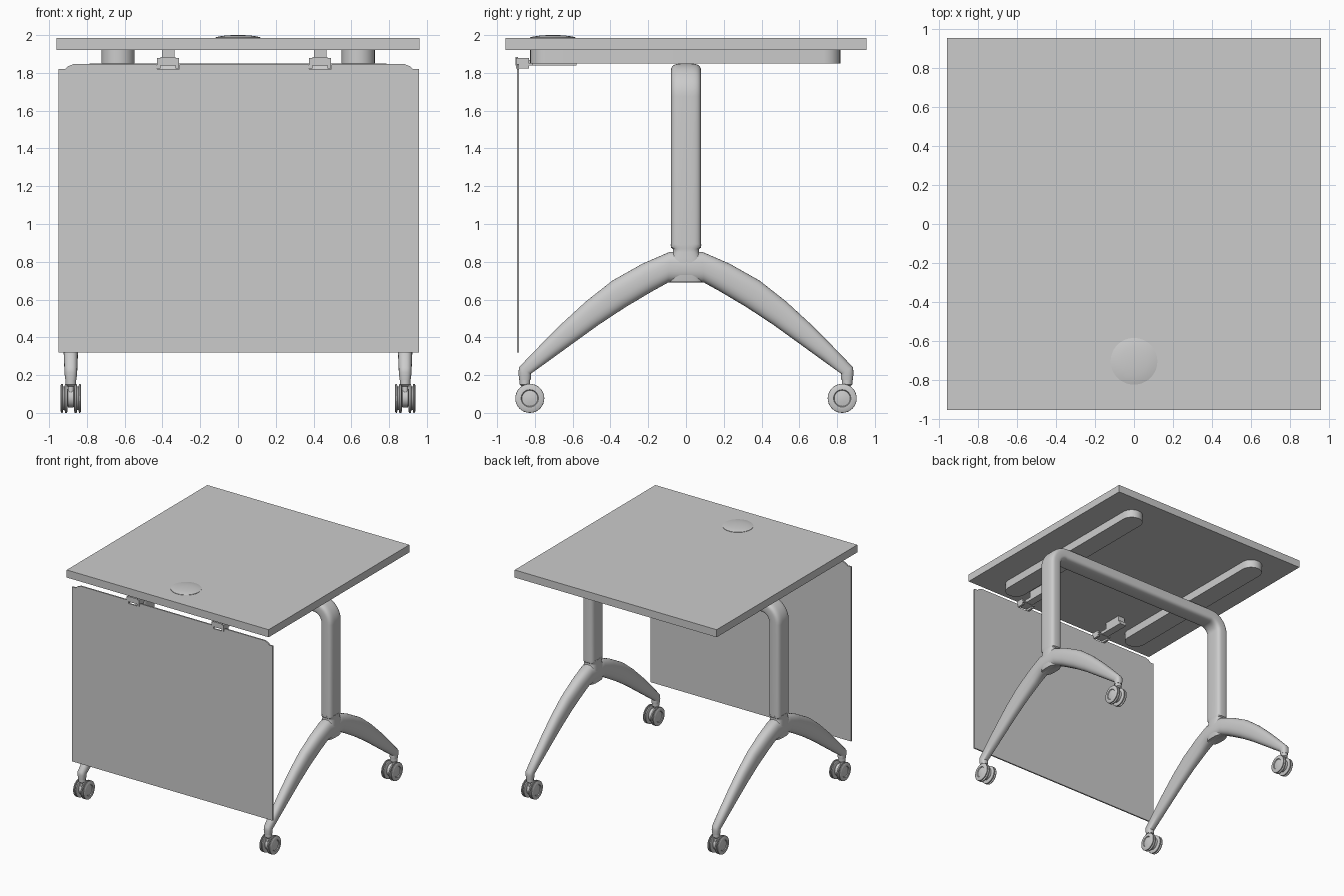
import bpy, bmesh, math
from mathutils import Vector

if "Cube" in bpy.data.objects:
    bpy.data.objects.remove(bpy.data.objects["Cube"])

LEG_X = 0.885


def finish(bm, name, angle=35):
    bmesh.ops.recalc_face_normals(bm, faces=bm.faces)
    me = bpy.data.meshes.new(name)
    bm.to_mesh(me)
    bm.free()
    ob = bpy.data.objects.new(name, me)
    bpy.context.collection.objects.link(ob)
    bpy.ops.object.select_all(action='DESELECT')
    ob.select_set(True)
    bpy.context.view_layer.objects.active = ob
    bpy.ops.object.shade_smooth_by_angle(angle=math.radians(angle))
    return ob


def box(name, x, y, z):
    bm = bmesh.new()
    bmesh.ops.create_cube(bm, size=1)
    for v in bm.verts:
        v.co = Vector([(a + b) / 2 + c * (b - a) for (a, b), c in zip((x, y, z), v.co)])
    return finish(bm, name)


def ring(centre, u, v, power=2.0, n=32):
    """Superellipse section with half-axes u and v."""
    pts = []
    for i in range(n):
        a = 2 * math.pi * i / n
        c, s = math.cos(a), math.sin(a)
        pts.append(Vector(centre) + Vector(u) * math.copysign(abs(c) ** (2 / power), c)
                   + Vector(v) * math.copysign(abs(s) ** (2 / power), s))
    return pts


def loft(name, rings, angle=35):
    bm = bmesh.new()
    loops = [[bm.verts.new(p) for p in r] for r in rings]
    n = len(loops[0])
    for a, b in zip(loops, loops[1:]):
        for i in range(n):
            bm.faces.new((a[i], a[(i + 1) % n], b[(i + 1) % n], b[i]))
    bm.faces.new(loops[0])
    bm.faces.new(loops[-1])
    return finish(bm, name, angle)


def prism(name, outline, offset):
    """Extrude a flat outline along offset."""
    return loft(name, [outline, [p + Vector(offset) for p in outline]])


def disc_stack(name, centre, axis, profile, n=32):
    """Lathe (offset, radius) pairs around the x or z axis."""
    u, v = ((0, 1, 0), (0, 0, 1)) if axis == 'x' else ((1, 0, 0), (0, 1, 0))
    d = Vector((1, 0, 0)) if axis == 'x' else Vector((0, 0, 1))
    return loft(name, [ring(Vector(centre) + d * o, Vector(u) * r, Vector(v) * r, 2, n)
                       for o, r in profile])


# Table top and cable grommet
box("table_top", (-0.96, 0.96), (-0.955, 0.955), (1.92, 1.985))
disc_stack("cable_grommet", (0, -0.705, 0), 'z',
           [(1.975, 0.12), (1.988, 0.12), (1.993, 0.10), (1.997, 0.07), (2.0, 0.03)], 48)

# Round-ended mounting rails under the top
for side, cx in (("left", -0.635), ("right", 0.637)):
    outline = []
    for i in range(13):
        a = math.pi * i / 12
        outline.append(Vector((cx + 0.088 * math.cos(a), 0.73 + 0.088 * math.sin(a), 1.85)))
    for i in range(13):
        a = math.pi + math.pi * i / 12
        outline.append(Vector((cx + 0.088 * math.cos(a), -0.737 + 0.088 * math.sin(a), 1.85)))
    prism(side + "_mounting_rail", outline, (0, 0, 0.071))

# Inverted U frame: columns and cross beam in one bent tube
HX, HY, R = 0.055, 0.08, 0.12
half = [(LEG_X, 0.89, 0.0)]
for i in range(11):
    a = math.pi / 2 * i / 10
    half.append((LEG_X - R + R * math.cos(a), 1.85 - HX - R + R * math.sin(a), a))
path = half + [(-x, z, math.pi - a) for x, z, a in reversed(half)]
loft("u_frame", [ring((x, 0, z), (HX * math.cos(a), 0, HX * math.sin(a)), (0, HY, 0), 3.6, 40)
                 for x, z, a in path])

# Foot arms: upper (y, z), lower (y, z), half width
ARM = [((0, 0.85), (0, 0.69), 0.062),
       ((0.085, 0.853), (0.095, 0.69), 0.060),
       ((0.23, 0.79), (0.18, 0.643), 0.055),
       ((0.39, 0.70), (0.32, 0.56), 0.050),
       ((0.53, 0.59), (0.46, 0.468), 0.046),
       ((0.655, 0.475), (0.60, 0.367), 0.042),
       ((0.77, 0.36), (0.72, 0.280), 0.038),
       ((0.883, 0.243), (0.822, 0.207), 0.034),
       ((0.887, 0.215), (0.820, 0.195), 0.033),
       ((0.884, 0.175), (0.822, 0.175), 0.029)]
WHEEL = [(0.018, 0.02), (0.018, 0.070), (0.021, 0.077), (0.031, 0.077), (0.033, 0.062),
         (0.041, 0.062), (0.043, 0.077), (0.050, 0.076), (0.054, 0.070), (0.055, 0.046),
         (0.049, 0.042), (0.053, 0.020), (0.054, 0.004)]

for side, sx in (("left", -1), ("right", 1)):
    x = sx * LEG_X
    sections = [(-1, s) for s in reversed(ARM[1:])] + [(1, s) for s in ARM]
    rings = []
    for sy, (up, low, w) in sections:
        top = Vector((x, sy * up[0], up[1]))
        bot = Vector((x, sy * low[0], low[1]))
        rings.append(ring((top + bot) / 2, (w, 0, 0), (top - bot) / 2, 2.4))
    loft(side + "_foot", rings, 50)
    # Collar joining the column to the foot
    loft(side + "_foot_collar",
         [ring((x, 0, z), (a, 0, 0), (0, b, 0), 3.2) for z, a, b in
          [(0.692, 0.050, 0.088), (0.75, 0.060, 0.088), (0.82, 0.060, 0.082), (0.85, 0.056, 0.068),
           (0.868, 0.056, 0.070), (0.875, 0.057, 0.080), (0.891, 0.057, 0.081)]])
    # Twin-wheel casters
    for end, sy in (("front", -1), ("back", 1)):
        tag = f"{end}_{side}_caster"
        wy = sy * 0.827
        for label, m in (("outer", sx), ("inner", -sx)):
            disc_stack(f"{tag}_{label}_wheel", (x, wy, 0.077), 'x', [(m * o, r) for o, r in WHEEL])
        disc_stack(tag + "_hood", (x, wy, 0.08), 'x',
                   [(-0.017, 0.045), (-0.014, 0.052), (0.014, 0.052), (0.017, 0.045)])
        disc_stack(tag + "_axle", (x, wy, 0.077), 'x', [(-0.045, 0.012), (0.045, 0.012)], 16)
        disc_stack(tag + "_stem", (x, sy * 0.853, 0), 'z',
                   [(0.09, 0.016), (0.14, 0.016), (0.15, 0.028), (0.18, 0.028)], 20)

# Modesty panel with a raised, rounded top lip notched around the brackets
BRACKETS = (-0.37, 0.435)
outline = [(-0.95, 0.32), (0.957, 0.32), (0.957, 1.82), (0.925, 1.82), (0.91, 1.835), (0.88, 1.847)]
for bx in reversed(BRACKETS):
    outline += [(bx + 0.066, 1.847), (bx + 0.06, 1.841), (bx + 0.06, 1.82),
                (bx - 0.06, 1.82), (bx - 0.06, 1.841), (bx - 0.066, 1.847)]
outline += [(-0.87, 1.847), (-0.90, 1.835), (-0.915, 1.82), (-0.95, 1.82)]
prism("modesty_panel", [Vector((px, -0.895, pz)) for px, pz in outline], (0, 0.012, 0))

# Panel hanging brackets
for side, bx in zip(("left", "right"), BRACKETS):
    b = side + "_bracket"
    box(b + "_arm", (bx - 0.033, bx + 0.033), (-0.895, -0.58), (1.84, 1.868))
    box(b + "_mount", (bx - 0.033, bx + 0.033), (-0.76, -0.60), (1.865, 1.921))
    box(b + "_clamp", (bx - 0.058, bx + 0.058), (-0.883, -0.81), (1.838, 1.85))
    for s in (-1, 1):
        e = sorted((bx + s * 0.04, bx + s * 0.058))
        box(f"{b}_clamp_cheek_{'a' if s < 0 else 'b'}", e, (-0.90, -0.83), (1.822, 1.878))
    box(b + "_hook", (bx - 0.04, bx + 0.04), (-0.903, -0.89), (1.84, 1.885))
